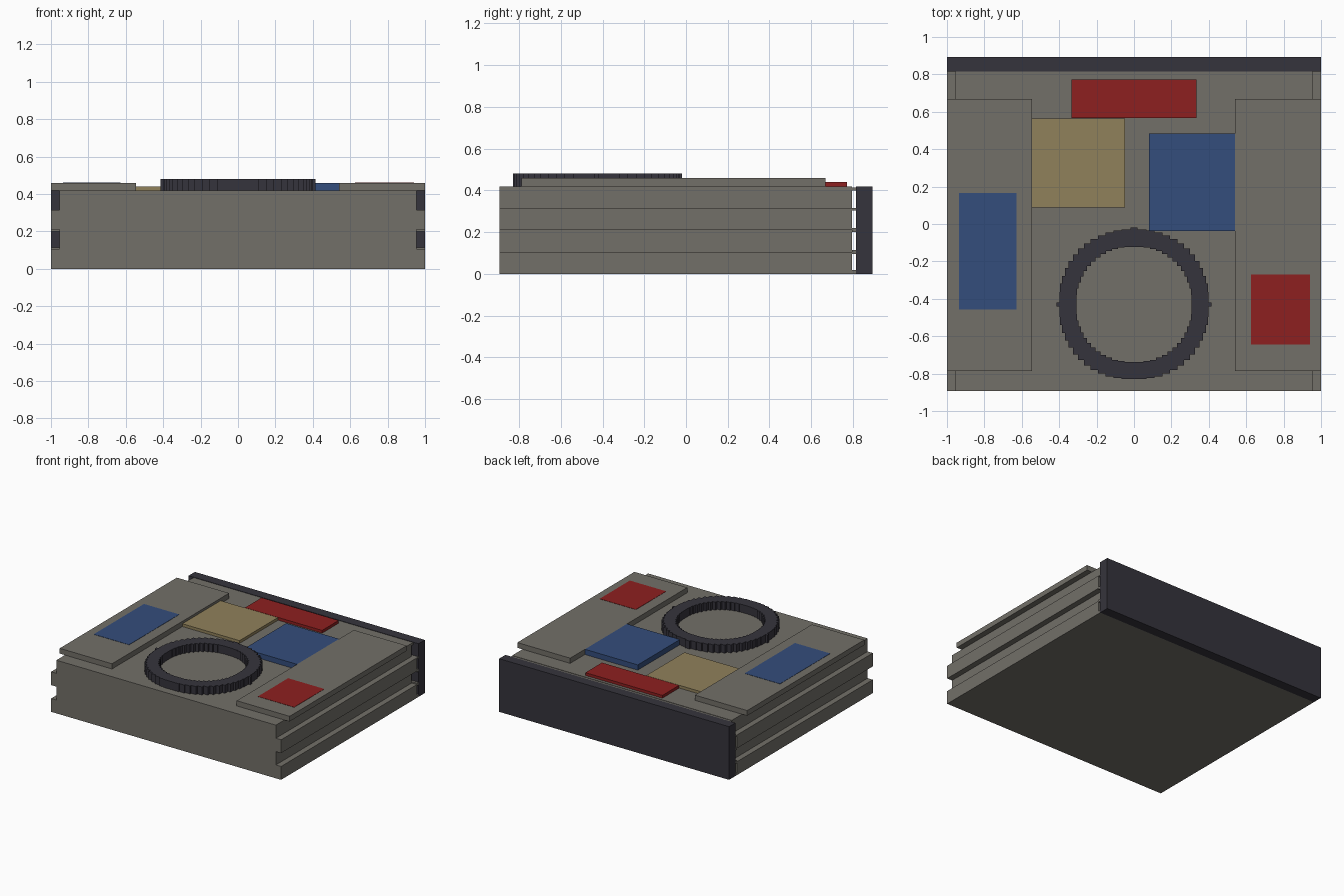
import bpy, bmesh, math

if "Cube" in bpy.data.objects:
    bpy.data.objects.remove(bpy.data.objects["Cube"])


def material(name, rgb):
    m = bpy.data.materials.new(name)
    m.diffuse_color = (*rgb, 1)
    m.use_nodes = True
    m.node_tree.nodes["Principled BSDF"].inputs["Base Color"].default_value = m.diffuse_color
    return m


GREY = material("warm_grey", (0.17, 0.16, 0.14))
DARK = material("charcoal", (0.036, 0.034, 0.045))
BLUE = material("blue", (0.034, 0.075, 0.2))
RED = material("red", (0.27, 0.014, 0.014))
TAN = material("tan", (0.28, 0.22, 0.105))


def finish(name, bm, mat):
    bmesh.ops.recalc_face_normals(bm, faces=bm.faces)
    me = bpy.data.meshes.new(name)
    bm.to_mesh(me)
    bm.free()
    me.materials.append(mat)
    ob = bpy.data.objects.new(name, me)
    bpy.context.collection.objects.link(ob)
    return ob


def box(name, x, y, z, mat):
    bm = bmesh.new()
    bmesh.ops.create_cube(bm, size=1)
    for v in bm.verts:
        for i, (a, b) in enumerate((x, y, z)):
            v.co[i] = a if v.co[i] < 0 else b
    return finish(name, bm, mat)


def extrude(bm, faces, vec):
    r = bmesh.ops.extrude_face_region(bm, geom=faces)
    verts = [g for g in r["geom"] if isinstance(g, bmesh.types.BMVert)]
    bmesh.ops.translate(bm, verts=verts, vec=vec)


TOP = 0.418
BACK = 0.795
PLATE = 0.815

# Body: grooved side profile swept front to back
half = [(1, 0), (1, 0.105), (0.955, 0.105), (0.955, 0.21),
        (1, 0.21), (1, 0.315), (0.955, 0.315), (0.955, TOP)]
profile = half + [(-x, z) for x, z in reversed(half)]
bm = bmesh.new()
face = bm.faces.new([bm.verts.new((x, -0.893, z)) for x, z in profile])
extrude(bm, [face], (0, BACK + 0.893, 0))
finish("body", bm, GREY)

# Thin webs joining the body to the back plate
for i, (z0, z1, w) in enumerate(((0, 0.02, 1), (0.095, 0.115, 1), (0.2, 0.22, 1),
                                 (0.305, 0.315, 1), (0.4, TOP - 0.003, 0.955))):
    box(f"rear_web_{i}", (-w, w), (BACK, PLATE), (z0, z1), GREY)
box("back_plate", (-1, 1), (PLATE, 0.893), (0, TOP), DARK)

# Raised side panels with painted patches
box("left_panel", (-1, -0.545), (-0.787, 0.668), (TOP, 0.459), GREY)
box("right_panel", (0.54, 1), (-0.787, 0.668), (TOP, 0.459), GREY)
box("left_patch", (-0.935, -0.628), (-0.457, 0.167), (0.459, 0.461), BLUE)
box("right_patch", (0.625, 0.94), (-0.645, -0.27), (0.459, 0.461), RED)

# Raised coloured tiles
box("tan_tile", (-0.545, -0.048), (0.087, 0.563), (TOP, 0.44), TAN)
box("blue_tile", (0.08, 0.54), (-0.038, 0.485), (TOP, 0.459), BLUE)
box("red_tile", (-0.335, 0.335), (0.566, 0.772), (TOP, 0.44), RED)

# Ring with stepped outline
CY = -0.43
RING_TOP = 0.481


def stepped_circle(r, n=56):
    pts = []
    for i in range(n):
        a, b = (2 * math.pi * (i + k + 0.5) / n for k in (0, 1))
        p, q = ((r * math.cos(t), r * math.sin(t)) for t in (a, b))
        corner = [max(u, v, key=abs) for u, v in zip(p, q)]
        if (i + 1) % (n // 4) == 0:  # flat step across each axis
            corner = [(u + v) / 2 for u, v in zip(p, q)]
        pts += [p, corner]
    return pts


bm = bmesh.new()
outer, inner = ([bm.verts.new((x, y + CY, TOP)) for x, y in stepped_circle(r)]
                for r in (0.4, 0.308))
n = len(outer)
faces = [bm.faces.new((outer[i], outer[(i + 1) % n], inner[(i + 1) % n], inner[i]))
         for i in range(n)]
extrude(bm, faces, (0, 0, RING_TOP - TOP))
finish("ring", bm, DARK)

# Small nubs on the ring's rear and sides
box("ring_nub_rear", (-0.02, 0.02), (CY + 0.39, CY + 0.412), (TOP, RING_TOP), DARK)
for side, s in (("left", -1), ("right", 1)):
    x = sorted((s * 0.39, s * 0.415))
    box(f"ring_nub_{side}", x, (CY - 0.01, CY + 0.01), (TOP, RING_TOP), DARK)
